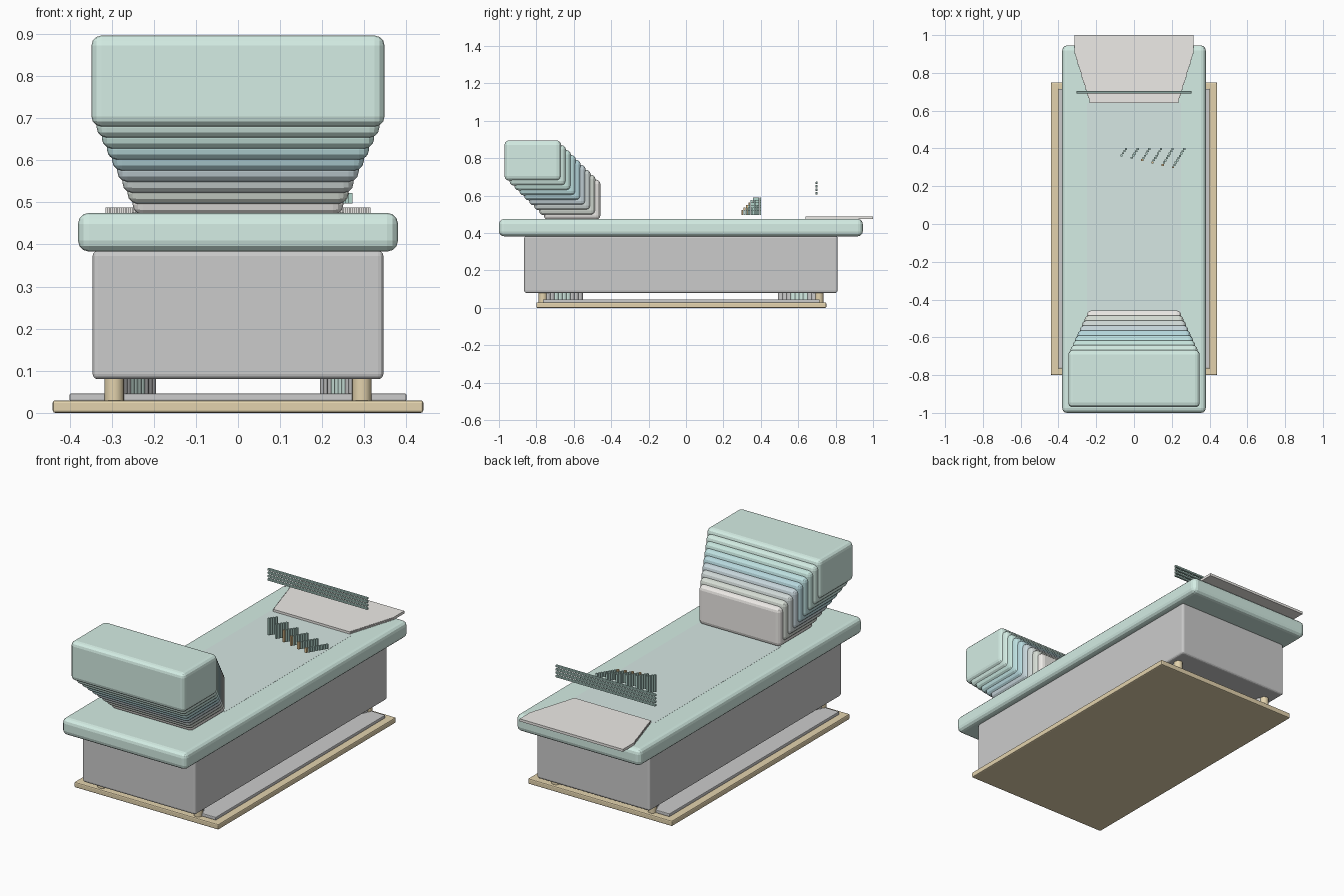
import bpy, bmesh
from mathutils import Matrix, Vector

if "Cube" in bpy.data.objects:
    bpy.data.objects.remove(bpy.data.objects["Cube"])


def paint(obj, name, rgb):
    if rgb is None:
        return
    mat = bpy.data.materials.get(name) or bpy.data.materials.new(name)
    mat.diffuse_color = (*rgb, 1)
    mat.use_nodes = True
    mat.node_tree.nodes["Principled BSDF"].inputs["Base Color"].default_value = mat.diffuse_color
    obj.data.materials.append(mat)


def finish(bm, name, color):
    mesh = bpy.data.meshes.new(name)
    bm.to_mesh(mesh)
    bm.free()
    obj = bpy.data.objects.new(name, mesh)
    bpy.context.collection.objects.link(obj)
    if color:
        paint(obj, *color)
    return obj


def add_box(bm, lo, hi):
    lo, hi = Vector(lo), Vector(hi)
    bmesh.ops.create_cube(bm, size=1, matrix=Matrix.Translation((lo + hi) / 2) @ Matrix.Diagonal((*(hi - lo), 1)))


def box(name, lo, hi, color=None, bevel=0.0, segments=3):
    bm = bmesh.new()
    add_box(bm, lo, hi)
    obj = finish(bm, name, color)
    if bevel:
        mod = obj.modifiers.new("rounded_edges", 'BEVEL')
        mod.width = bevel
        mod.segments = segments
    return obj


MINT = ("mint", (0.66, 0.85, 0.78))
TAN = ("tan", (0.77, 0.65, 0.42))
LINEN = ("linen", (0.85, 0.83, 0.80))
INLAY = ("pale_teal", (0.67, 0.80, 0.77))
SAGE = ("sage", (0.45, 0.66, 0.60))
ORANGE = ("orange", (0.78, 0.55, 0.28))

# Floor plates, body and mattress
box("base_plate", (-0.44, -0.80, 0), (0.44, 0.75, 0.03), TAN, 0.006, 2)
box("inner_plate", (-0.40, -0.765, 0.028), (0.40, 0.715, 0.046), None, 0.004, 2)
box("body", (-0.345, -0.865, 0.08), (0.345, 0.81, 0.385), None, 0.012)
box("mattress", (-0.38, -1.0, 0.383), (0.38, 0.945, 0.475), MINT, 0.026)
box("mattress_inlay", (-0.25, -0.47, 0.46), (0.25, 0.64, 0.4756), INLAY)

# Feet: rows of pegs running inward from each corner
COUNT = 10
for side, sx in (("left", -1), ("right", 1)):
    for end, y0, y1 in (("front", -0.765, -0.57), ("back", 0.712, 0.51)):
        for i in range(COUNT):
            t = i / (COUNT - 1)
            bm = bmesh.new()
            pos = (sx * (0.294 - 0.08 * t), y0 + (y1 - y0) * t, 0.042)
            r = 0.023 - 0.004 * t
            bmesh.ops.create_cone(bm, cap_ends=True, segments=20, radius1=r, radius2=r,
                                  depth=0.082, matrix=Matrix.Translation(pos))
            for f in bm.faces:
                f.smooth = len(f.verts) == 4
            color = TAN if i == 0 else (MINT if 3 <= i <= 6 else None)
            finish(bm, f"{end}_{side}_foot_{i + 1}", color)

# Headrest: blocks stepping down, back and narrower
shades = [MINT, MINT, ("step_mint", (0.58, 0.80, 0.74)), ("step_teal", (0.52, 0.76, 0.76)),
          ("step_blue", (0.48, 0.70, 0.74)), ("step_grey_blue", (0.58, 0.68, 0.72)),
          ("step_grey", (0.64, 0.70, 0.69)), ("step_sage", (0.68, 0.73, 0.67)), LINEN]
for i, color in enumerate(shades):
    t = i / (len(shades) - 1)
    w, y, z = 0.348 - 0.098 * t, -0.97 + 0.21 * t, 0.68 - 0.21 * t
    box(f"headrest_block_{i + 1}", (-w, y, z), (w, y + 0.302, z + 0.216), color, 0.024)

# Foot sheet: flat, with a stepped taper
STEPS = 20
edge = [(0.315, 1.0)]
for i in range(STEPS):
    w = 0.315 - 0.08 * i / (STEPS - 1)
    edge += [(w, 0.913 - 0.273 * (i + k) / STEPS) for k in ((0, 1) if i else (1,))]
outline = edge + [(-x, y) for x, y in reversed(edge)]
bm = bmesh.new()
face = bm.faces.new([bm.verts.new((x, y, 0.474)) for x, y in outline])
top = bmesh.ops.extrude_face_region(bm, geom=[face])["geom"]
bmesh.ops.translate(bm, vec=(0, 0, 0.014), verts=[v for v in top if isinstance(v, bmesh.types.BMVert)])
bmesh.ops.recalc_face_normals(bm, faces=bm.faces)
finish(bm, "foot_sheet", LINEN)

# Small floating pegs: six diagonal rows, shorter towards the right
for i in range(6):
    back = Vector((-0.042 + 0.0615 * i, 0.397))
    front = Vector((-0.066 + 0.0545 * i, 0.363 - 0.0125 * i))
    n = 4 + i
    for part, ids, color in (("row", range(n - 1), SAGE), ("tip", [n - 1], ORANGE if i > 1 else SAGE)):
        bm = bmesh.new()
        for k in ids:
            x, y = back.lerp(front, k / (n - 1))
            add_box(bm, (x - 0.006, y - 0.005, 0.497), (x + 0.006, y + 0.005, 0.59 - 0.0135 * i))
        finish(bm, f"peg_{part}_{i + 1}", color)

# Floating rail slats at the foot end
for i in range(4):
    z = 0.613 + 0.0185 * i
    box(f"rail_slat_{i + 1}", (-0.305, 0.692, z - 0.006), (0.305, 0.704, z + 0.006), SAGE, 0.002, 1)
